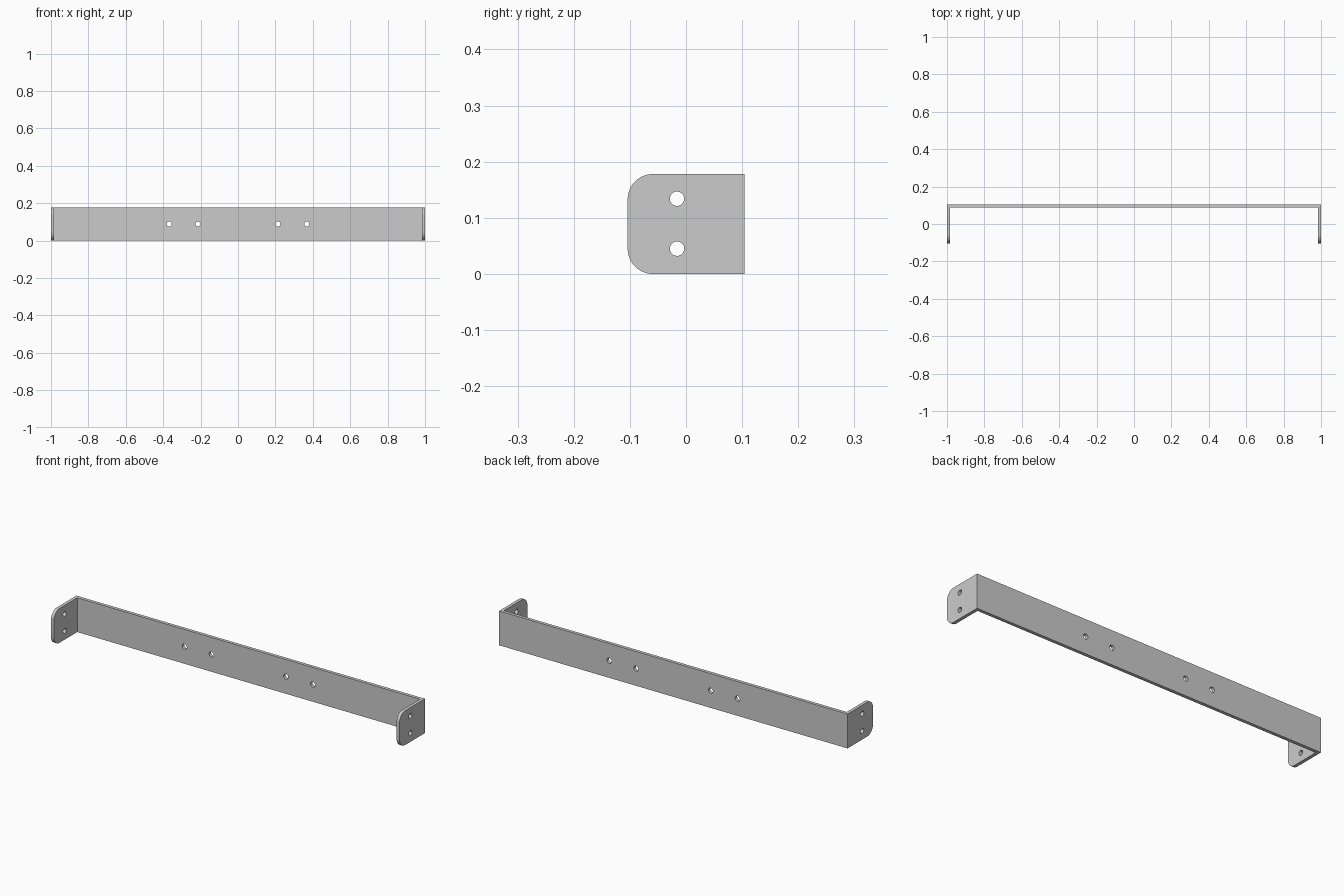
import bpy, bmesh
from math import pi
from mathutils import Matrix

if "Cube" in bpy.data.objects:
    bpy.data.objects.remove(bpy.data.objects["Cube"])

W, D, H, T = 1.0, 0.104, 0.178, 0.017   # half width, half depth, height, sheet thickness


def make_object(name, bm):
    bmesh.ops.recalc_face_normals(bm, faces=bm.faces)
    mesh = bpy.data.meshes.new(name)
    bm.to_mesh(mesh)
    bm.free()
    obj = bpy.data.objects.new(name, mesh)
    bpy.context.collection.objects.link(obj)
    return obj


# Bracket: U-shaped profile extruded upwards
profile = [(-W, -D), (-W + T, -D), (-W + T, D - T), (W - T, D - T),
           (W - T, -D), (W, -D), (W, D), (-W, D)]
bm = bmesh.new()
face = bm.faces.new([bm.verts.new((x, y, 0)) for x, y in profile])
ext = bmesh.ops.extrude_face_region(bm, geom=[face])
bmesh.ops.translate(bm, vec=(0, 0, H),
                    verts=[g for g in ext["geom"] if isinstance(g, bmesh.types.BMVert)])

# Rounded front corners of both end tabs
corners = [e for e in bm.edges
           if all(v.co.y < -D + 0.001 for v in e.verts)
           and abs(e.verts[0].co.z - e.verts[1].co.z) < 0.001]
bmesh.ops.bevel(bm, geom=corners, offset=0.045, segments=12, profile=0.5,
                affect='EDGES', clamp_overlap=False)
bracket = make_object("bracket", bm)

# Screw hole cutters: four through the long plate, two through each tab
bm = bmesh.new()


def drill(loc, axis, radius):
    rot = Matrix.Rotation(pi / 2, 4, axis)
    bmesh.ops.create_cone(bm, cap_ends=True, segments=32, radius1=radius, radius2=radius,
                          depth=0.08, matrix=Matrix.Translation(loc) @ rot)


for s in (-1, 1):
    for x in (0.214, 0.368):
        drill((s * x, D - T / 2, H / 2), 'X', 0.0133)
    for z in (0.045, 0.134):
        drill((s * (W - T / 2), -0.016, z), 'Y', 0.0128)
cutter = make_object("hole_cutter", bm)
cutter.hide_render = True
cutter.hide_set(True)

# Punch the holes
mod = bracket.modifiers.new("screw_holes", 'BOOLEAN')
mod.operation = 'DIFFERENCE'
mod.solver = 'EXACT'
mod.object = cutter
bpy.context.view_layer.objects.active = bracket
bracket.select_set(True)
bpy.ops.object.modifier_apply(modifier=mod.name)
bpy.data.objects.remove(cutter)
bpy.ops.object.shade_smooth_by_angle(angle=pi / 6)
